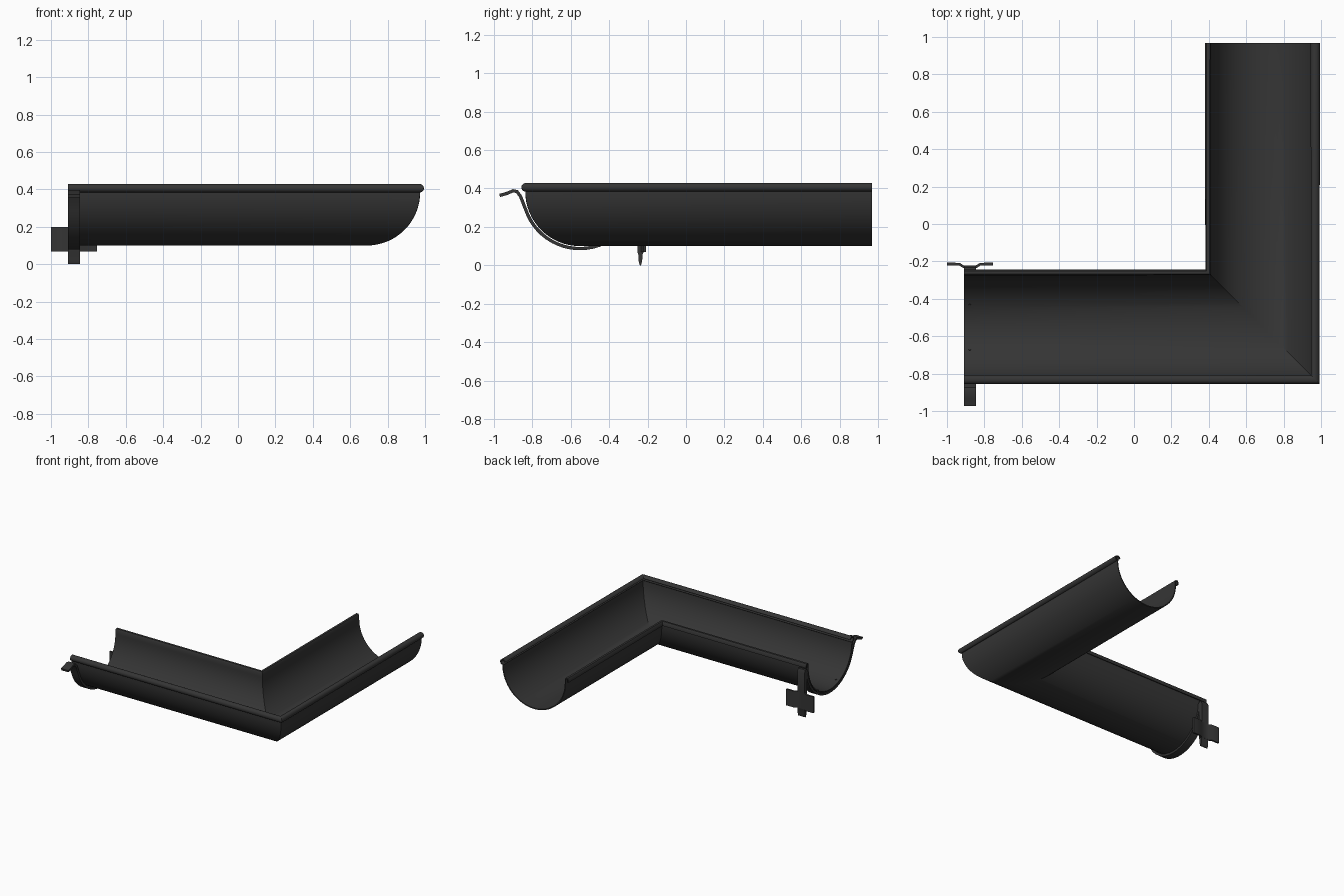
import bpy, bmesh
from math import sin, cos, pi, radians
from mathutils import Vector

if "Cube" in bpy.data.objects:
    bpy.data.objects.remove(bpy.data.objects["Cube"])

dark = bpy.data.materials.new("dark_metal")
dark.diffuse_color = (0.035, 0.035, 0.035, 1)
dark.use_nodes = True
dark.node_tree.nodes["Principled BSDF"].inputs["Base Color"].default_value = dark.diffuse_color


def finish(name, bm, thickness=0, angle=35):
    bmesh.ops.recalc_face_normals(bm, faces=bm.faces)
    me = bpy.data.meshes.new(name)
    bm.to_mesh(me)
    bm.free()
    ob = bpy.data.objects.new(name, me)
    bpy.context.collection.objects.link(ob)
    me.materials.append(dark)
    bpy.ops.object.select_all(action='DESELECT')
    ob.select_set(True)
    bpy.context.view_layer.objects.active = ob
    if thickness:
        mod = ob.modifiers.new("thickness", 'SOLIDIFY')
        mod.thickness = thickness
        mod.offset = 0
        bpy.ops.object.modifier_apply(modifier=mod.name)
    bpy.ops.object.shade_smooth_by_angle(angle=radians(angle))
    return ob


def loft(name, rows, thickness):
    """Sheet through rows of points, given a thickness."""
    bm = bmesh.new()
    vs = [[bm.verts.new(p) for p in r] for r in rows]
    for a, b in zip(vs, vs[1:]):
        for i in range(len(a) - 1):
            bm.faces.new((a[i], a[i + 1], b[i + 1], b[i]))
    return finish(name, bm, thickness)


def prism(name, outline, x0, x1):
    """Closed (y, z) outline extruded along x."""
    bm = bmesh.new()
    face = bm.faces.new([bm.verts.new((x0, y, z)) for y, z in outline])
    geo = bmesh.ops.extrude_face_region(bm, geom=[face])["geom"]
    moved = [g for g in geo if isinstance(g, bmesh.types.BMVert)]
    bmesh.ops.translate(bm, verts=moved, vec=(x1 - x0, 0, 0))
    return finish(name, bm)


# Gutter section: u runs inward from the outer edge, v is height
X0, Y0 = 0.995, -0.858
UC, ZC, R = 0.306, 0.385, 0.281
bead = [(0.026 + 0.021 * cos(a), 0.406 + 0.019 * sin(a))
        for a in (radians(10 + 280 * i / 14) for i in range(15))]
bowl = [(UC - R * cos(pi * i / 32), ZC - R * sin(pi * i / 32)) for i in range(33)]
lip = [(0.587, 0.415), (0.592, 0.424), (0.606, 0.424), (0.611, 0.415), (0.611, 0.395)]
section = bead + bowl + lip

# Mitred corner gutter
loft("corner_gutter", [
    [(-0.91, Y0 + u, v) for u, v in section],
    [(X0 - u, Y0 + u, v) for u, v in section],
    [(X0 - u, 0.968, v) for u, v in section]], 0.008)

# Bracket strap wrapped under the gutter, with a bent tongue at the front
BX0, BX1 = -0.91, -0.845
YC, RS = Y0 + UC, 0.298
strap = [(-0.97, 0.364), (-0.935, 0.373), (-0.9, 0.388), (-0.88, 0.384), (-0.862, 0.36)]
strap += [(YC - RS * cos(a), ZC - RS * sin(a))
          for a in (radians(18 + 160 * i / 26) for i in range(27))]
loft("bracket_strap", [[(x, y, z) for y, z in strap] for x in (BX0, BX1)], 0.017)

# Upright at the back, tapering to a foot
prism("bracket_upright", [
    (-0.252, 0.385), (-0.252, 0.065), (-0.248, 0.055), (-0.247, 0.022), (-0.24, 0.0),
    (-0.234, 0.0), (-0.228, 0.022), (-0.227, 0.055), (-0.222, 0.065), (-0.222, 0.36),
    (-0.232, 0.385)], BX0, BX1)

# Folded fixing plate with two wings
wings = [(-1.0, -0.214), (-0.935, -0.214), (-0.912, -0.228),
         (-0.843, -0.228), (-0.82, -0.214), (-0.755, -0.214)]
loft("fixing_plate", [[(x, y, z) for x, y in wings] for z in (0.068, 0.2)], 0.014)

# Rivets holding the strap, seen on the trough floor
for i, deg in enumerate((65, 115)):
    a = radians(deg)
    inward = Vector((0, cos(a), sin(a)))
    bpy.ops.mesh.primitive_cylinder_add(
        vertices=12, radius=0.008, depth=0.012,
        location=Vector((-0.878, YC, ZC)) - inward * (R - 0.004),
        rotation=inward.to_track_quat('Z', 'Y').to_euler())
    rivet = bpy.context.object
    rivet.name = f"rivet_{i + 1}"
    rivet.data.materials.append(dark)
